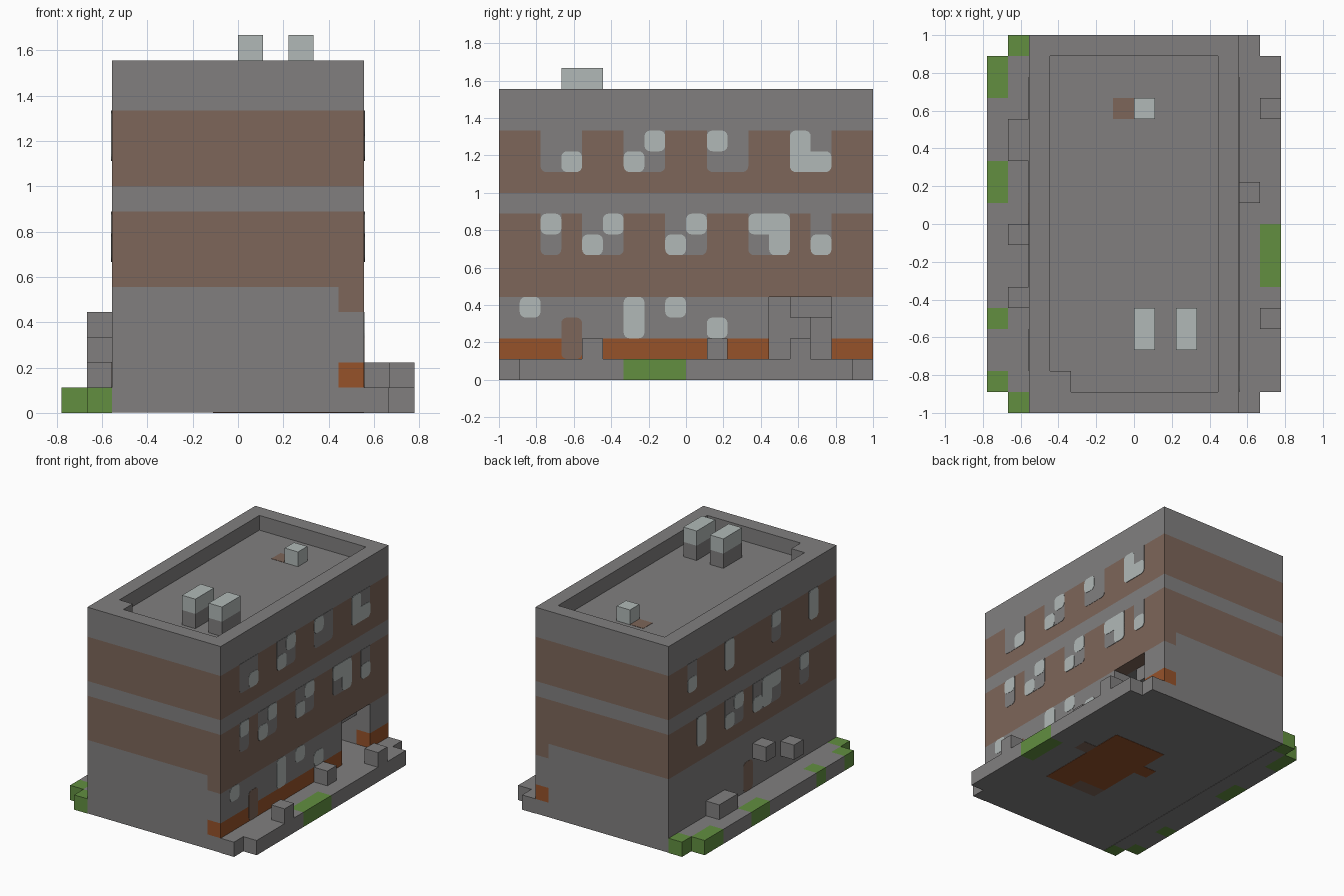
import bpy, bmesh
from mathutils import Vector

cube = bpy.data.objects.get("Cube")
if cube:
    bpy.data.objects.remove(cube, do_unlink=True)

U = 1 / 9          # one building block
HAIR = 0.002 / U   # paint thickness in blocks


def material(name, r, g, b):
    m = bpy.data.materials.new(name)
    m.use_nodes = True
    m.diffuse_color = (r, g, b, 1)
    m.node_tree.nodes["Principled BSDF"].inputs["Base Color"].default_value = (r, g, b, 1)
    return m


GREY = material("concrete grey", .22, .213, .213)
BROWN = material("brick brown", .205, .132, .1)
ORANGE = material("rust orange", .305, .084, .023)
GREEN = material("grass green", .122, .275, .051)
LIGHT = material("pale glass", .44, .485, .475)


def finish(name, bm, mat):
    bmesh.ops.recalc_face_normals(bm, faces=bm.faces)
    bmesh.ops.scale(bm, vec=(U, U, U), verts=bm.verts)
    mesh = bpy.data.meshes.new(name)
    bm.to_mesh(mesh)
    bm.free()
    mesh.materials.append(mat)
    ob = bpy.data.objects.new(name, mesh)
    bpy.context.collection.objects.link(ob)
    return ob


def box(name, x, y, z, mat):
    """Box from three (low, high) ranges in blocks."""
    bm = bmesh.new()
    bmesh.ops.create_cube(bm, size=1)
    for v in bm.verts:
        v.co = [r[0] if c < 0 else r[1] for c, r in zip(v.co, (x, y, z))]
    return finish(name, bm, mat)


def plate(name, side, y, z, mat, layer, bottom_only=False):
    """Thin plate with rounded corners on a long wall (side is +1 or -1)."""
    bm = bmesh.new()
    corners = [(y[0], z[0]), (y[1], z[0]), (y[1], z[1]), (y[0], z[1])]
    vs = [bm.verts.new((side * 5, a, b)) for a, b in corners]
    bm.faces.new(vs)
    bmesh.ops.bevel(bm, geom=vs[:2] if bottom_only else vs, offset=.28,
                    segments=4, profile=.5, affect='VERTICES')
    ext = bmesh.ops.extrude_face_region(bm, geom=bm.faces[:])
    moved = [g for g in ext["geom"] if isinstance(g, bmesh.types.BMVert)]
    bmesh.ops.translate(bm, verts=moved, vec=Vector((side * layer * HAIR, 0, 0)))
    return finish(name, bm, mat)


def strip(name, x, runs):
    """Row of ledge pieces: start, then (end, material) pairs."""
    start = runs[0]
    for end, mat in runs[1:]:
        box(name, x, (start, end), (0, 1), mat)
        start = end


# Ground floor core with the deep parts of the entrance cut out
core = box("ground_floor", (-5, 4), (-9, 9), (HAIR, 5), GREY)
for y, z, depth in (((4, 5), (1, 4), 2), ((4.5, 6), (2, 3), 2),
                    ((5.99, 7), (1, 3), 3), ((4.5, 6), (1, 2), 2)):
    cutter = box("entrance_cutter", (5 - depth, 4.5), y, z, GREY)
    cutter.hide_render = True
    mod = core.modifiers.new("entrance", 'BOOLEAN')
    mod.object = cutter
    mod.solver = 'EXACT'
    bpy.context.view_layer.objects.active = core
    bpy.ops.object.modifier_apply(modifier=mod.name)
    bpy.data.objects.remove(cutter, do_unlink=True)

# Street side wall, open at the entrance
box("street_wall_base", (4, 5), (-9, 9), (HAIR, 1), GREY)
for y in ((-9, 4), (7, 9)):
    box("street_wall_plinth", (4, 5), y, (1, 2), ORANGE)
    box("street_wall", (4, 5), y, (2, 4), GREY)
box("street_lintel", (4, 5), (-9, 9), (4, 5), BROWN)

# Upper storeys
for name, z, mat in (("lower_brick_storey", (5, 8), BROWN), ("middle_band", (8, 9), GREY),
                     ("upper_brick_storey", (9, 12), BROWN), ("roof_slab", (12, 13), GREY)):
    box(name, (-5, 5), (-9, 9), z, mat)

# Parapet and roof equipment
for s in (-1, 1):
    box("parapet_side", sorted((s * 4, s * 5)), (-9, 9), (13, 14), GREY)
    box("parapet_end", (-4, 4), sorted((s * 8, s * 9)), (13, 14), GREY)
box("parapet_corner", (-4, -3), (-8, -7), (13, 14), GREY)
for x in (0, 2):
    box("chimney_base", (x, x + 1), (-6, -4), (13, 14), GREY)
    box("chimney_top", (x, x + 1), (-6, -4), (14, 15), LIGHT)
box("roof_vent", (0, 1), (5, 6), (13, 14), LIGHT)
box("roof_patch", (-1, 0), (5, 6), (13, 13 + HAIR), BROWN)

# Ledges with grass patches
strip("street_ledge_inner", (5, 6), [-9, (9, GREY)])
strip("street_ledge_outer", (6, 7), [-8, (-3, GREY), (0, GREEN), (8, GREY)])
strip("yard_ledge_inner", (-6, -5), [-9, (-8, GREEN), (8, GREY), (9, GREEN)])
strip("yard_ledge_outer", (-7, -6), [-8, (-7, GREEN), (-5, GREY), (-4, GREEN), (1, GREY),
                                     (3, GREEN), (6, GREY), (8, GREEN)])

# Blocks on the ledges and units on the yard wall
for name, x, y, z in (("street_block", 6, (5, 6), 1), ("street_block", 6, (-5, -4), 1),
                      ("street_block", 5, (1, 2), 1), ("yard_bench", -6, (3, 5), 1),
                      ("wall_unit", -6, (-1, 0), 3), ("wall_unit", -6, (-4, -3), 2)):
    box(name, (x, x + 1), y, (z, z + 1), GREY)

# Windows: (side, sill height, frame start, frame end, panes),
# a pane is (start, end, part) with part l = lower, u = upper, f = full
windows = [
    (1, 10, -7, -5, [(-6, -5, "l")]),
    (1, 10, -3, -1, [(-3, -2, "l"), (-2, -1, "u")]),
    (1, 10, 1, 3, [(1, 2, "u")]),
    (1, 10, 5, 7, [(5, 6, "f"), (5, 7, "l")]),
    (1, 6, -7, -6, [(-7, -6, "u")]),
    (1, 6, -5, -3, [(-5, -4, "l"), (-4, -3, "u")]),
    (1, 6, -1, 1, [(-1, 0, "l"), (0, 1, "u")]),
    (1, 6, 3, 5, [(3, 5, "u"), (4, 5, "f")]),
    (1, 6, 6, 7, [(6, 7, "l")]),
    (-1, 10, 6, 7, [(6, 7, "l")]),
    (-1, 10, 2, 3, [(2, 3, "f")]),
    (-1, 10, -3, -2, [(-3, -2, "u")]),
    (-1, 10, -7, -6, [(-7, -6, "f")]),
    (-1, 6, 5, 6, [(5, 6, "f")]),
    (-1, 6, 1, 3, [(2, 3, "l"), (1, 2, "u")]),
    (-1, 6, -3, 0, [(-1, 0, "l"), (-2, -1, "f"), (-3, -1, "u")]),
    (-1, 6, -6, -5, [(-6, -5, "u")]),
]
for side, sill, a, b, panes in windows:
    plate("window_recess", side, (a, b), (sill, sill + 2), GREY, 1, True)
    for p, q, part in panes:
        z = (sill + (part == "u"), sill + 2 - (part == "l"))
        plate("window_pane", side, (p, q), z, LIGHT, 2)

# Ground floor windows and doors
for y, z in ((-8, (3, 4)), (-3, (2, 4)), (-1, (3, 4)), (1, (2, 3))):
    plate("street_window", 1, (y, y + 1), z, LIGHT, 1)
plate("street_door", 1, (-6, -5), (1, 3), BROWN, 1)
plate("yard_door", -1, (0, 1), (1, 3), BROWN, 1)

# Floor patches on the underside
box("floor_patch", (0, 4), (-3, 3), (0, HAIR), ORANGE)
box("floor_patch_edge", (2, 4), (-4, -3), (0, HAIR), ORANGE)
box("floor_patch_tab", (-1, 0), (0, 1), (0, HAIR), ORANGE)
box("floor_patch_brown", (0, 2), (-4, -3), (0, HAIR), BROWN)
box("floor_tab_brown", (4, 5), (0, 1), (0, HAIR), BROWN)
